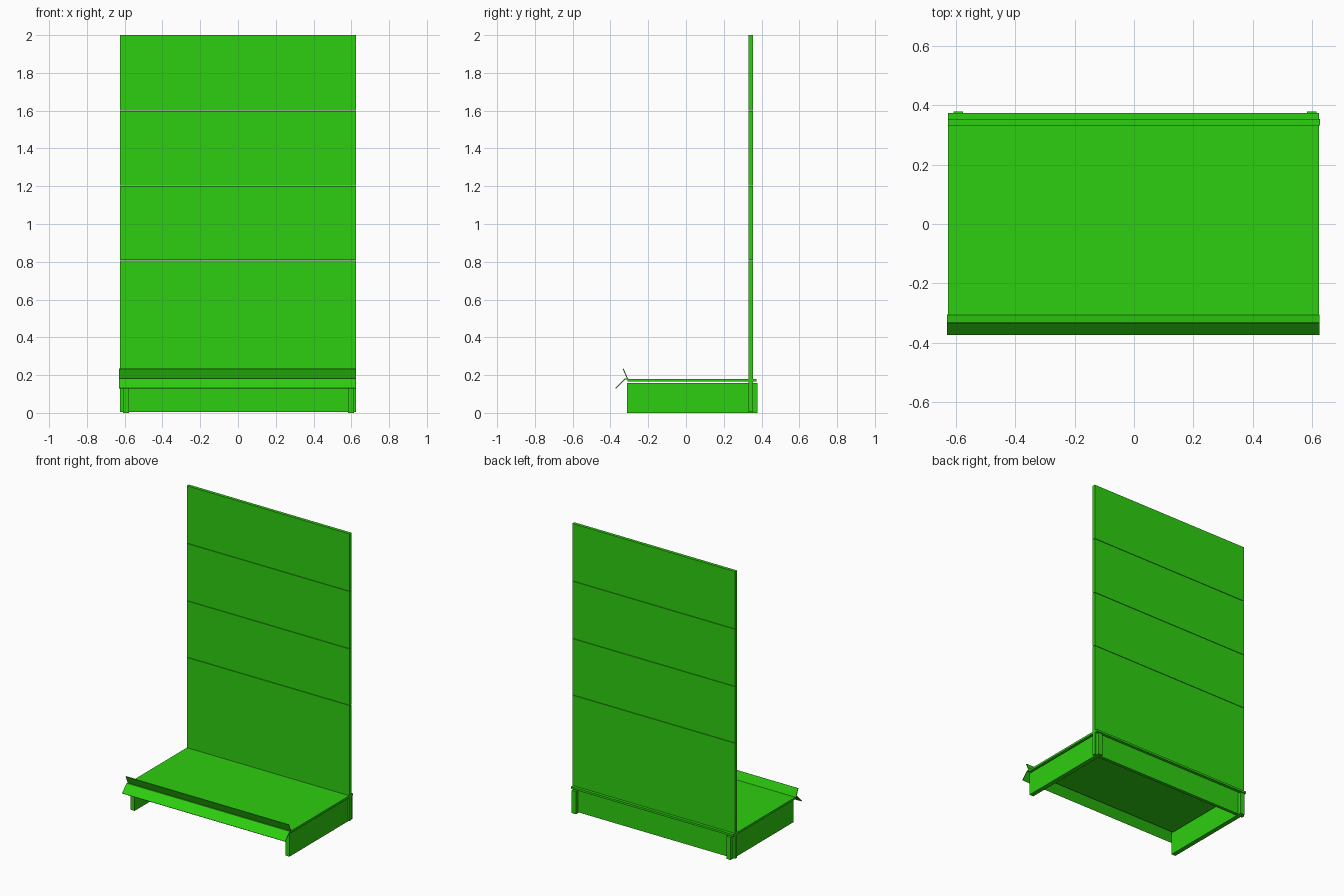
import bpy
import bmesh
from mathutils import Vector

cube = bpy.data.objects.get("Cube")
if cube:
    bpy.data.objects.remove(cube, do_unlink=True)

# Single painted-metal colour
GREEN = (0.027, 0.62, 0.005, 1.0)
green = bpy.data.materials.new("bright green")
green.use_nodes = True
green.diffuse_color = GREEN
green.node_tree.nodes["Principled BSDF"].inputs["Base Color"].default_value = GREEN


def extrude_profile(name, profile, x0, x1):
    """Sweep a closed (y, z) profile along x."""
    bm = bmesh.new()
    face = bm.faces.new([bm.verts.new((x0, y, z)) for y, z in profile])
    swept = bmesh.ops.extrude_face_region(bm, geom=[face])["geom"]
    verts = [v for v in swept if isinstance(v, bmesh.types.BMVert)]
    bmesh.ops.translate(bm, verts=verts, vec=(x1 - x0, 0, 0))
    bmesh.ops.recalc_face_normals(bm, faces=bm.faces)
    mesh = bpy.data.meshes.new(name)
    bm.to_mesh(mesh)
    bm.free()
    mesh.materials.append(green)
    obj = bpy.data.objects.new(name, mesh)
    bpy.context.collection.objects.link(obj)
    return obj


def box(name, x0, x1, y0, y1, z0, z1):
    return extrude_profile(name, [(y0, z0), (y1, z0), (y1, z1), (y0, z1)], x0, x1)


def strip(name, start, end, thickness, x0, x1):
    """Thin sloping plate between two (y, z) points."""
    a, b = Vector(start), Vector(end)
    along = (b - a).normalized()
    side = Vector((-along.y, along.x)) * thickness / 2
    return extrude_profile(name, [a - side, b - side, b + side, a + side], x0, x1)


WIDTH = 0.626

# Back wall: stacked panels with fine seams between them
levels = [0.005, 0.81, 1.203, 1.602, 2.0]
SEAM = 0.003
for i, (low, high) in enumerate(zip(levels, levels[1:])):
    top = high if high == levels[-1] else high - SEAM
    box(f"back_panel_{i + 1}", -WIDTH, WIDTH, 0.332, 0.354, low, top)

# Base shelf, running through to a small ledge behind the wall
box("base_shelf", -WIDTH, 0.623, -0.31, 0.374, 0.166, 0.18)

# Base legs, full depth on each side
for side, x in (("right", -0.592), ("left", 0.598)):
    box(f"base_leg_{side}", x - 0.016, x + 0.016, -0.312, 0.378, 0.0, 0.158)

# Front label rail: upright lip and sloping front leaf
strip("rail_lip", (-0.309, 0.18), (-0.333, 0.234), 0.005, -0.63, 0.624)
strip("rail_front_leaf", (-0.322, 0.181), (-0.372, 0.13), 0.006, -0.63, 0.624)
strip("rail_bridge", (-0.325, 0.179), (-0.305, 0.179), 0.004, -0.63, 0.624)
